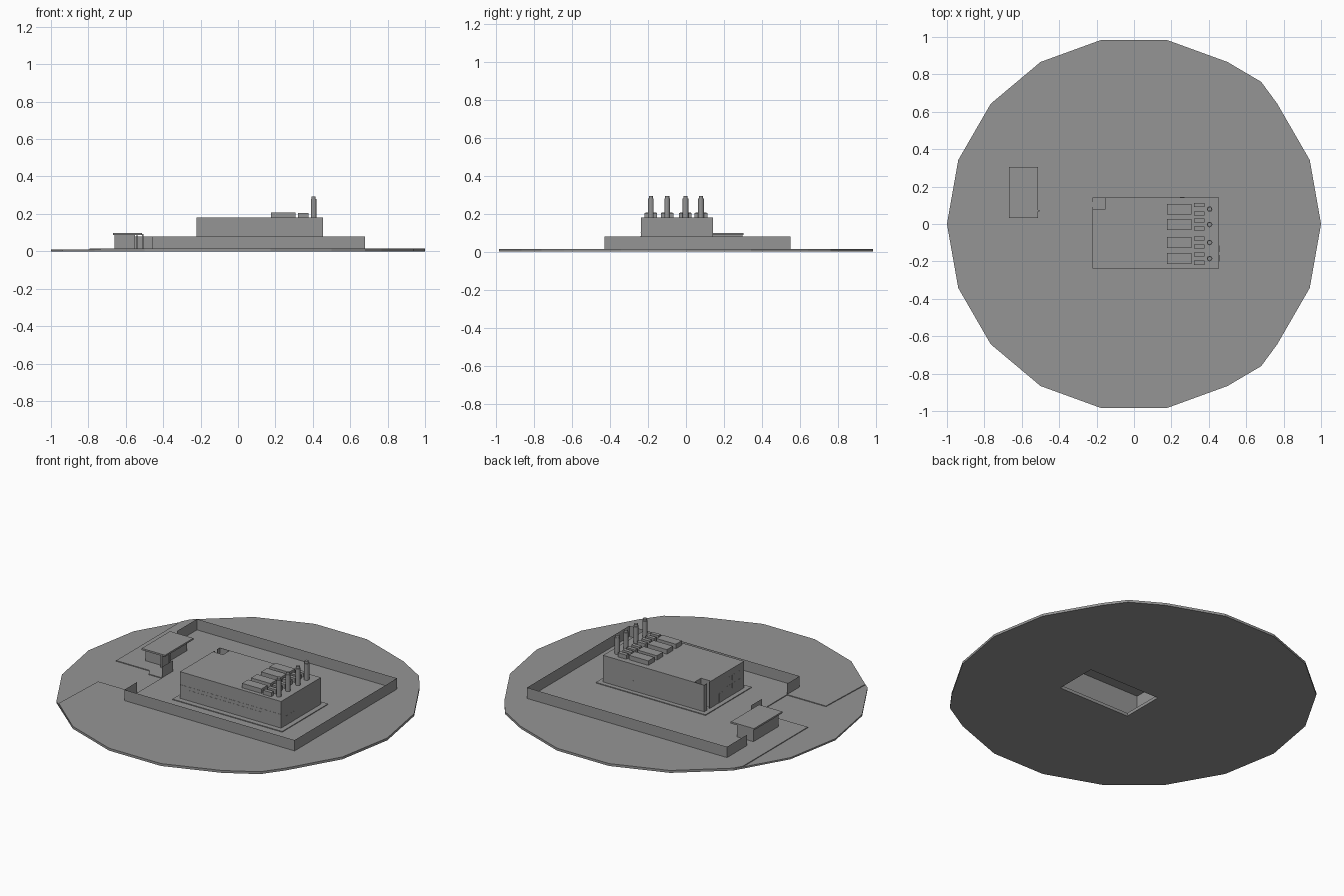
import bpy, bmesh, math
from mathutils import Vector

if "Cube" in bpy.data.objects:
    bpy.data.objects.remove(bpy.data.objects["Cube"])

grey = bpy.data.materials.new("dark_grey")
grey.diffuse_color = (.3, .3, .3, 1)
grey.use_nodes = True
grey.node_tree.nodes["Principled BSDF"].inputs["Base Color"].default_value = grey.diffuse_color


def finish(name, bm):
    bmesh.ops.recalc_face_normals(bm, faces=bm.faces[:])
    me = bpy.data.meshes.new(name)
    bm.to_mesh(me)
    bm.free()
    me.materials.append(grey)
    ob = bpy.data.objects.new(name, me)
    bpy.context.collection.objects.link(ob)
    return ob


def add_box(bm, x0, x1, y0, y1, z0, z1):
    vs = bmesh.ops.create_cube(bm, size=1)["verts"]
    for v in vs:
        v.co = Vector((x0 + (v.co.x + .5) * (x1 - x0),
                       y0 + (v.co.y + .5) * (y1 - y0),
                       z0 + (v.co.z + .5) * (z1 - z0)))


def boxes(name, *dims):
    bm = bmesh.new()
    for d in dims:
        add_box(bm, *d)
    return finish(name, bm)


def slab(name, outline, z0, z1, hole=None):
    """Extruded outline, optionally with a hole through it."""
    bm = bmesh.new()
    edges = []
    for loop in [outline] + ([hole] if hole else []):
        vs = [bm.verts.new((x, y, z0)) for x, y in loop]
        edges += [bm.edges.new((vs[i - 1], vs[i])) for i in range(len(vs))]
    bmesh.ops.triangle_fill(bm, edges=edges, use_beauty=True)
    res = bmesh.ops.extrude_face_region(bm, geom=bm.faces[:], use_keep_orig=True)
    for v in [g for g in res["geom"] if isinstance(g, bmesh.types.BMVert)]:
        v.co.z = z1
    return finish(name, bm)


def wall_run(name, pts, z0, z1, panel):
    """Sheet wall along a path, divided into separate panels."""
    bm = bmesh.new()
    for a, b in zip(pts, pts[1:]):
        a, b = Vector(a), Vector(b)
        n = max(1, round((b - a).length / panel))
        for i in range(n):
            p, q = a.lerp(b, i / n), a.lerp(b, (i + 1) / n)
            bm.faces.new([bm.verts.new((c.x, c.y, z))
                          for c, z in ((p, z0), (q, z0), (q, z1), (p, z1))])
    return finish(name, bm)


# round ground plate with two extra corner points
disc = [(math.cos(math.radians(a)), math.sin(math.radians(a))) for a in range(0, 360, 20)]
disc = disc[:3] + [(.68, .76)] + disc[3:16] + [(.68, -.76)] + disc[16:]
pit = [(-.12, -.2), (.36, -.2), (.36, .06), (-.12, .06)]
slab("ground_plate", disc, 0, .01, pit)

# raised lawn and yard, leaving the road and driveway lower
lawn = [p for p in disc if not (p[0] < -.7 and p[1] < .6)]
west = lawn.index(next(p for p in lawn if p[0] < -.7 and p[1] > .6))
lawn = lawn[:west + 1] + [(-.795, .59), (-.795, -.03), (-.57, -.03), (-.55, -.07), (-.46, -.07),
                          (-.46, -.31), (-.72, -.31), (-.735, -.665)] + lawn[west + 1:]
slab("raised_lawn", lawn, .01, .0145, pit)

# perimeter wall with gate gap
wall_run("perimeter_wall",
         [(-.66, .36), (-.66, .55), (.68, .55), (.68, -.43), (-.46, -.43), (-.46, -.31)],
         .01, .08, .18)
wall_run("gate_wall", [(-.46, -.07), (-.46, .035)], .01, .08, .2)

# paved apron around the main building
slab("building_apron", [(-.25, -.27), (.485, -.27), (.485, .17), (-.25, .17)], .0145, .019, pit)

# main building: hollow, with a stair notch in its rear left corner
X0, X1, Y0, Y1, H = -.222, .455, -.238, .143, .18
body = [(X0, Y0), (X1, Y0), (X1, Y1), (-.155, Y1), (-.155, .078), (X0, .078)]
main = slab("main_building", body, .0145, H)
bm = bmesh.new()
bm.from_mesh(main.data)
bmesh.ops.delete(bm, geom=[f for f in bm.faces if f.normal.z < -.9], context="FACES_ONLY")
bm.to_mesh(main.data)
bm.free()
boxes("stair_shaft_walls",
      (X0, -.155, Y1 - .003, Y1, .0145, H),
      (X0, X0 + .003, .078, .092, .0145, H),
      (X0, X0 + .003, .118, Y1 - .003, .0145, H))

# facade strips, doors and windows, almost flush with the walls
E = .001
boxes("front_window_bands",
      (X0, X1, Y0 - E, Y0, .098, .102),
      (-.16, .32, Y0 - E, Y0, .06, .082))
boxes("doors",
      (X1, X1 + E, -.2, -.165, .019, .075),
      (X1, X1 + E, -.15, -.115, .019, .075),
      (.245, .27, Y1, Y1 + E, .019, .08),
      (X0 - E, X0, -.04, 0, .019, .075))
boxes("left_windows", *[(X0 - E, X0, y, y + .035, z, z + .03)
                        for y in (-.21, -.16, -.11) for z in (.06, .11)])

# rooftop cooling units, ducts and stacks
for i, y in enumerate((.079, -.003, -.099, -.185)):
    boxes(f"roof_unit_{i + 1}", (.177, .307, y - .029, y + .029, H, .207))
    boxes(f"duct_boxes_{i + 1}",
          (.32, .376, y + .011, y + .033, H, .205),
          (.32, .376, y - .033, y - .011, H, .205))
    bm = bmesh.new()
    for r, z0, z1 in ((.015, H, .28), (.011, .28, .293)):
        vs = bmesh.ops.create_cone(bm, cap_ends=True, segments=12, radius1=r, radius2=r,
                                   depth=z1 - z0)["verts"]
        bmesh.ops.translate(bm, verts=vs, vec=(.404, y, (z0 + z1) / 2))
    finish(f"exhaust_stack_{i + 1}", bm)

# gatehouse with flat overhanging roof
boxes("gatehouse_roof", (-.668, -.512, .033, .304, .088, .098))
boxes("gatehouse_body", (-.66, -.55, .06, .298, .0145, .088))
boxes("gatehouse_screen", (-.545, -.535, .035, .12, .0145, .085))
boxes("gatehouse_post", (-.512, -.504, .066, .074, .0145, .092))
